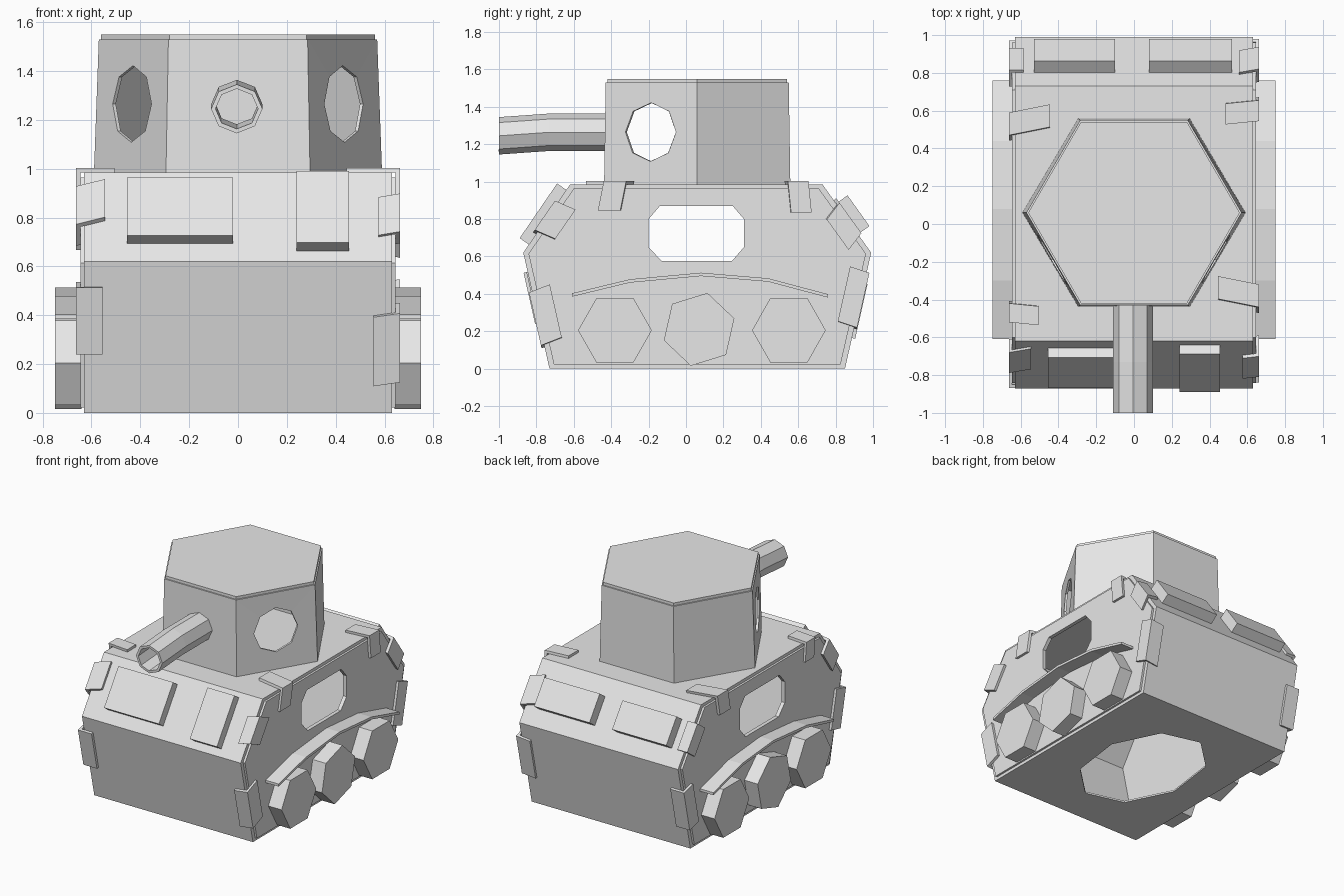
import bpy, bmesh, math
from mathutils import Vector as V

if "Cube" in bpy.data.objects:
    bpy.data.objects.remove(bpy.data.objects["Cube"])

grey = bpy.data.materials.new("plain_grey")
grey.use_nodes = True
GREY = (0.8, 0.8, 0.8, 1)
grey.diffuse_color = GREY
grey.node_tree.nodes["Principled BSDF"].inputs["Base Color"].default_value = GREY

X, Y, Z = V((1, 0, 0)), V((0, 1, 0)), V((0, 0, 1))


def loft(name, rings, caps=True, wall=0):
    """Bridge matching rings of points into a solid, or a hollow shell with a wall."""
    bm = bmesh.new()
    loops = [[bm.verts.new(p) for p in r] for r in rings]
    n = len(loops[0])
    for a, b in zip(loops, loops[1:]):
        for i in range(n):
            j = (i + 1) % n
            bm.faces.new((a[i], a[j], b[j], b[i]))
    if caps:
        bm.faces.new(loops[0])
        bm.faces.new(loops[-1])
    bmesh.ops.recalc_face_normals(bm, faces=bm.faces)
    me = bpy.data.meshes.new(name)
    bm.to_mesh(me)
    bm.free()
    me.materials.append(grey)
    ob = bpy.data.objects.new(name, me)
    bpy.context.scene.collection.objects.link(ob)
    if wall:
        mod = ob.modifiers.new("wall", 'SOLIDIFY')
        mod.thickness, mod.offset = wall, -1
    return ob


def ring(c, u, v, ru, rv, n=8, turn=0):
    angles = [math.radians(turn) + math.tau * i / n for i in range(n)]
    return [V(c) + u * ru * math.cos(a) + v * rv * math.sin(a) for a in angles]


def prism(name, profile, x0, x1, wall=0):
    """Extrude a (y, z) profile along x."""
    return loft(name, [[V((x, y, z)) for y, z in profile] for x in (x0, x1)], wall=wall)


def cut(ob, cutters):
    """Cut the openings, bake the result, then drop the cutters."""
    for c in cutters:
        c.hide_render = True
        mod = ob.modifiers.new("opening", 'BOOLEAN')
        mod.operation, mod.solver, mod.object = 'DIFFERENCE', 'EXACT', c
    bpy.context.view_layer.update()
    dg = bpy.context.evaluated_depsgraph_get()
    baked = bpy.data.meshes.new_from_object(ob.evaluated_get(dg))
    ob.modifiers.clear()
    ob.data = baked
    for c in cutters:
        bpy.data.objects.remove(c)


# Hull: folded wrap with separate side panels
PROFILE = [(-.73, 0), (.85, 0), (.99, .62), (.73, .985), (-.62, .985), (-.87, .62)]
WINDOW = [(-.13, .575), (.245, .575), (.31, .65), (.31, .8),
          (.25, .87), (-.14, .87), (-.2, .8), (-.2, .65)]
hull = prism("hull_wrap", PROFILE, -.63, .63, wall=.02)
floor_hole = loft("floor_cutter", [ring((-.03, .06, z), X, Y, .38, .53, turn=12)
                                   for z in (-.1, .1)])
cut(hull, [floor_hole, prism("window_cutter", WINDOW, -1, 1)])

side_profile = [(.06 + (y - .06) * .97, .5 + (z - .5) * .955) for y, z in PROFILE]
for side, s in (("left", 1), ("right", -1)):
    panel = prism(side + "_side_panel", side_profile, s * .62, s * .645)
    cut(panel, [prism("window_cutter", WINDOW, -1, 1)])

# Turret: hollow hexagon with a lid and three openings
turret = loft("turret_walls", [ring((0, .06, .98), X, Y, .59, .575, 6),
                               ring((0, .06, 1.53), X, Y, .57, .565, 6)], wall=.022)
openings = []
for s in (1, -1):
    n = V((s * .857, -.514, 0))
    u = n.cross(Z)
    c = V((s * .435, -.19, 1.265))
    openings.append(loft("port_cutter", [ring(c + n * d, u, Z, .157, .157) for d in (-.1, .1)]))
openings.append(loft("barrel_cutter", [ring((0, y, 1.262), X, Z, .09, .09) for y in (-.6, -.3)]))
cut(turret, openings)
loft("turret_lid", [ring((0, .06, z), X, Y, .56, .555, 6) for z in (1.525, 1.55)])

# Gun barrel: slightly drooping tube
stations = [(-.41, 1.264), (-.73, 1.264), (-1, 1.245)]
loft("gun_barrel", [ring((-.005, y, z), X, Z, .105, .1) for y, z in stations],
     caps=False, wall=.018)

# Wheels and arched fenders
ARCH = [(-.61, .385), (-.3, .46), (.08, .495), (.44, .465), (.76, .38)]
fender = ARCH + [(y, z + .018) for y, z in reversed(ARCH)]
WHEELS = [("front", -.38, .205, 0), ("middle", .07, .21, 17), ("rear", .55, .205, 0)]
for side, s in (("left", 1), ("right", -1)):
    prism(side + "_fender", fender, s * .64, s * .75)
    for place, y, z, turn in WHEELS:
        loft(f"{side}_{place}_wheel",
             [ring((s * x, y, z), Y, Z, .197, .2, 6, turn) for x in (.64, .75)])


# Raised plates on the sloped faces
def plate(name, x0, x1, low, high, f0, f1, n, t):
    a, b = (V(low).lerp(V(high), f) for f in (f0, f1))
    d = V(n) * t
    prism(name, [a, b, b + d, a + d], x0, x1)


FRONT_N, REAR_N = (-.821, .57), (.81, .585)
FRONT, REAR = (PROFILE[5], PROFILE[4]), (PROFILE[2], PROFILE[3])
plate("front_right_plate", -.455, -.02, *FRONT, .2, .85, FRONT_N, .06)
plate("front_left_plate", .24, .455, *FRONT, .12, .92, FRONT_N, .06)
plate("rear_right_plate", -.53, -.1, *REAR, .27, .72, REAR_N, .075)
plate("rear_left_plate", .08, .52, *REAR, .27, .72, REAR_N, .075)


# Bent strips that join the hull edges
def strip(name, s, y, z, n, width, over, down, skew=0, t=.018):
    n = V((0, *n))
    e = n.cross(X)
    bend = [(-over, 0), (0, 0), (0, -down), (t, -down), (t, t), (-over, t)]
    base = V((s * .645, y, z))
    loft(name, [[base + X * s * a + n * b + e * (w + skew * (a - b)) for a, b in bend]
                for w in (-width / 2, width / 2)])


UP, LOW_F, LOW_R = (0, 1), (-.975, -.22), (.975, -.22)
strip("left_front_top_strip", 1, -.38, .985, UP, .12, .2, .14, -.2)
strip("right_front_top_strip", -1, -.47, .985, UP, .1, .14, .12, .1)
strip("left_rear_top_strip", 1, .6, .985, UP, .11, .16, .15, .1)
strip("right_rear_top_strip", -1, .53, .985, UP, .12, .2, .13, -.2)
strip("left_front_slope_strip", 1, -.74, .81, FRONT_N, .19, .07, .1, .2)
strip("right_front_slope_strip", -1, -.72, .84, FRONT_N, .19, .1, .09, -.3)
strip("left_rear_slope_strip", 1, .865, .795, REAR_N, .2, .09, .09, .3)
strip("right_rear_slope_strip", -1, .86, .8, REAR_N, .2, .06, .09)
strip("left_front_corner_strip", 1, -.79, .27, LOW_F, .29, .09, .1, .15)
strip("right_front_corner_strip", -1, -.82, .38, LOW_F, .28, .09, .09)
strip("left_rear_corner_strip", 1, .93, .37, LOW_R, .3, .09, .09, -.1)
strip("right_rear_corner_strip", -1, .92, .31, LOW_R, .3, .09, .09)
